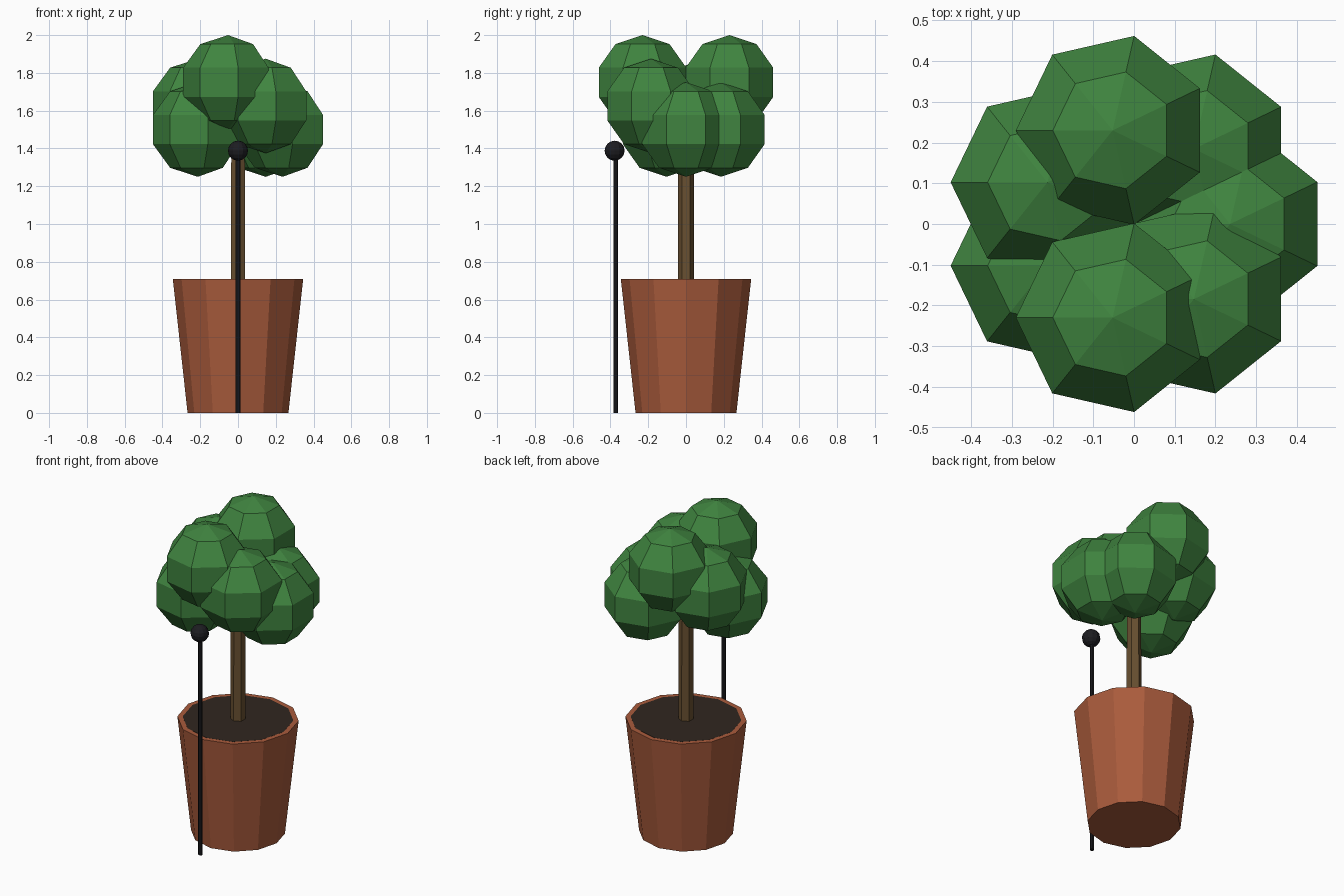
import bpy, bmesh
from math import sin, cos, pi, tau

if "Cube" in bpy.data.objects:
    bpy.data.objects.remove(bpy.data.objects["Cube"])


def material(name, rgb):
    m = bpy.data.materials.new(name)
    m.diffuse_color = (*rgb, 1)
    m.use_nodes = True
    m.node_tree.nodes["Principled BSDF"].inputs["Base Color"].default_value = m.diffuse_color
    return m


GREEN = material("leaf_green", (0.05, 0.23, 0.05))
CLAY = material("terracotta", (0.40, 0.105, 0.045))
BARK = material("bark", (0.14, 0.08, 0.03))
SOIL = material("soil", (0.03, 0.02, 0.014))
BLACK = material("black_metal", (0.012, 0.012, 0.015))


def lathe(name, profile, sides, centre, mat, phase=0.0):
    """Flat-shaded solid turned from (radius, z) points, bottom to top."""
    bm = bmesh.new()
    rings = []
    for r, z in profile:
        count = sides if r > 0 else 1
        rings.append([bm.verts.new((r * cos(phase + tau * i / sides),
                                    r * sin(phase + tau * i / sides), z))
                      for i in range(count)])
    for low, high in zip(rings, rings[1:]):
        for i in range(sides):
            j = (i + 1) % sides
            quad = [low[i % len(low)], low[j % len(low)],
                    high[j % len(high)], high[i % len(high)]]
            bm.faces.new(list(dict.fromkeys(quad)))
    for ring in (rings[0], rings[-1]):
        if len(ring) > 1:
            bm.faces.new(ring)
    bmesh.ops.recalc_face_normals(bm, faces=bm.faces)
    me = bpy.data.meshes.new(name)
    bm.to_mesh(me)
    bm.free()
    me.materials.append(mat)
    ob = bpy.data.objects.new(name, me)
    ob.location = centre
    bpy.context.collection.objects.link(ob)
    return ob


def ball_profile(radius, rings):
    inner = [(radius * sin(pi * k / rings), -radius * cos(pi * k / rings))
             for k in range(1, rings)]
    return [(0, -radius)] + inner + [(0, radius)]


# Tapered pot with soil showing at the rim
lathe("pot", [(0.267, 0), (0.345, 0.709)], 12, (0, 0, 0), CLAY)
lathe("soil", [(0.31, 0.66), (0.315, 0.7095)], 12, (0, 0, 0), SOIL)

# Six-sided trunk
lathe("trunk", [(0.043, 0.70), (0.041, 1.42)], 6, (0, 0, 0), BARK, pi / 2)

# Seven leaf clumps in a ring at differing heights
for k, z in enumerate([1.5, 1.5, 1.75, 1.625, 1.5, 1.75, 1.625]):
    a = tau * k / 7
    lathe(f"leaf_clump_{k + 1}", ball_profile(0.25, 5), 7,
          (0.236 * cos(a), 0.236 * sin(a), z), GREEN, pi)

# Thin post with a ball on top, standing in front of the pot
lathe("post", [(0.013, 0), (0.013, 1.38)], 8, (0, -0.371, 0), BLACK, pi / 8)
lathe("post_ball", ball_profile(0.053, 8), 12, (0, -0.378, 1.388), BLACK)
